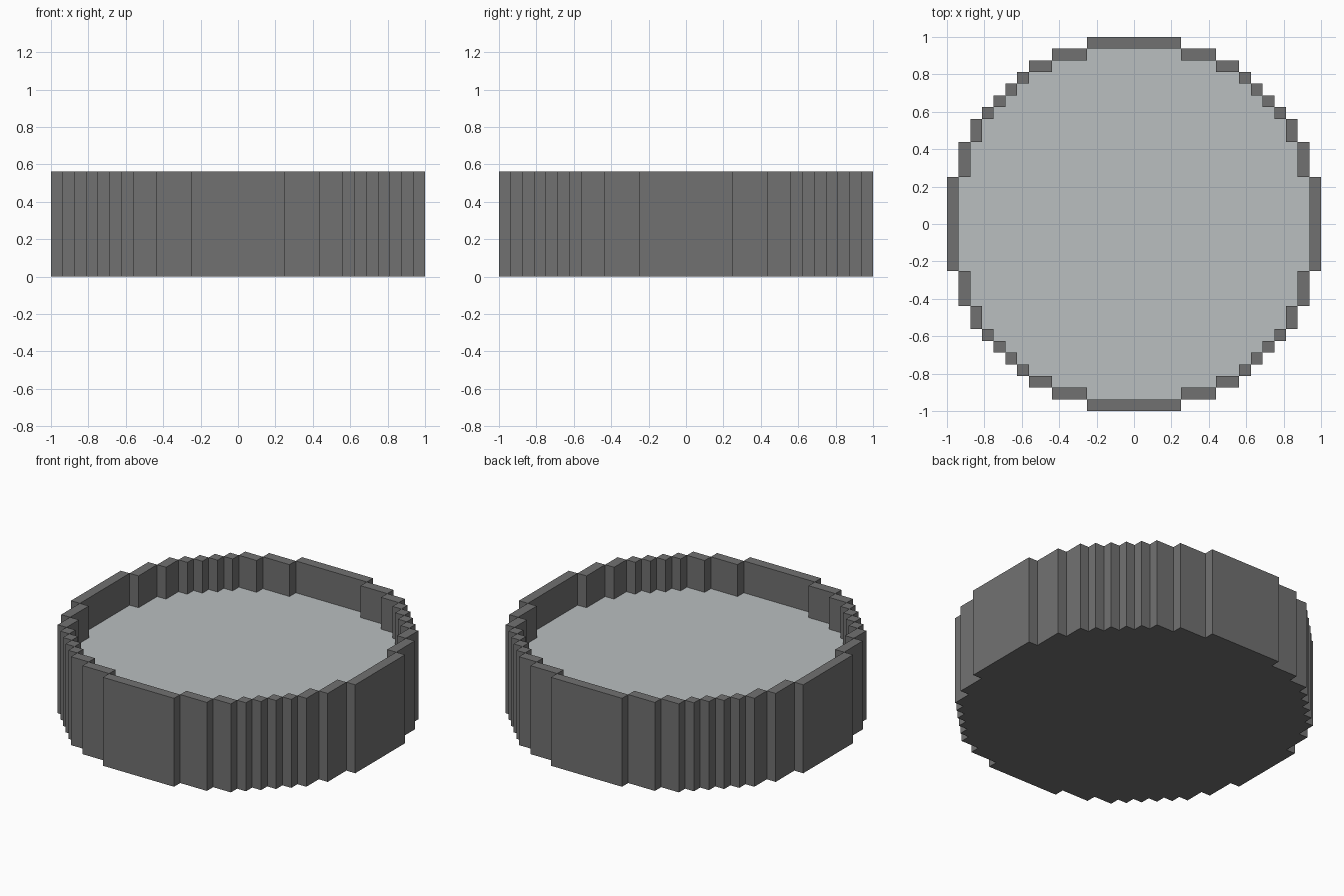
import bpy
import bmesh

cube = bpy.data.objects.get("Cube")
if cube:
    bpy.data.objects.remove(cube, do_unlink=True)

U = 1 / 16          # size of one block
HEIGHT = 9 * U      # wall height
BASE = U            # floor slab thickness
LEVEL = 0.36        # top of the filling


def material(name, color):
    mat = bpy.data.materials.new(name)
    mat.use_nodes = True
    mat.diffuse_color = color
    mat.node_tree.nodes["Principled BSDF"].inputs["Base Color"].default_value = color
    return mat


def prism(bm, outline, z0, z1):
    """Extrude a flat outline from z0 up to z1."""
    face = bm.faces.new([bm.verts.new((x * U, y * U, z0)) for x, y in outline])
    top = bmesh.ops.extrude_face_region(bm, geom=[face])["geom"]
    verts = [v for v in top if isinstance(v, bmesh.types.BMVert)]
    bmesh.ops.translate(bm, verts=verts, vec=(0, 0, z1 - z0))


def finish(name, bm, mat):
    bmesh.ops.recalc_face_normals(bm, faces=bm.faces)
    mesh = bpy.data.meshes.new(name)
    bm.to_mesh(mesh)
    bm.free()
    mesh.materials.append(mat)
    obj = bpy.data.objects.new(name, mesh)
    bpy.context.collection.objects.link(obj)
    return obj


stone = material("dark grey stone", (0.167, 0.167, 0.167, 1))
pale = material("pale grey filling", (0.49, 0.52, 0.527, 1))

# Outer corners of the stepped interior, one quarter, in blocks
steps = [(4, 15), (7, 14), (9, 13), (10, 12), (11, 11),
         (12, 10), (13, 9), (14, 7), (15, 4)]

# Wall segments: one block thick, meeting corner to corner
boxes = set()
px, py = -4, 16
for x, y in steps + [(16, -4)]:
    for sx in (1, -1):
        for sy in (1, -1):
            xs = sorted((px * sx, x * sx))
            ys = sorted((py * sy, y * sy))
            boxes.add((*xs, *ys))
    px, py = x, y
bm = bmesh.new()
for x0, x1, y0, y1 in sorted(boxes):
    prism(bm, [(x0, y0), (x1, y0), (x1, y1), (x0, y1)], 0, HEIGHT)
finish("wall", bm, stone)

# Stepped interior outline, mirrored into all four quarters
quarter = []
px = None
for x, y in steps:
    if px is not None:
        quarter.append((px, y))
    quarter.append((x, y))
    px = x
right = quarter + [(x, -y) for x, y in reversed(quarter)]
outline = right + [(-x, y) for x, y in reversed(right)]

# Floor slab and the filling on top of it
for name, z0, z1, mat in (("floor", 0, BASE, stone),
                          ("filling", BASE, LEVEL, pale)):
    bm = bmesh.new()
    prism(bm, outline, z0, z1)
    finish(name, bm, mat)
